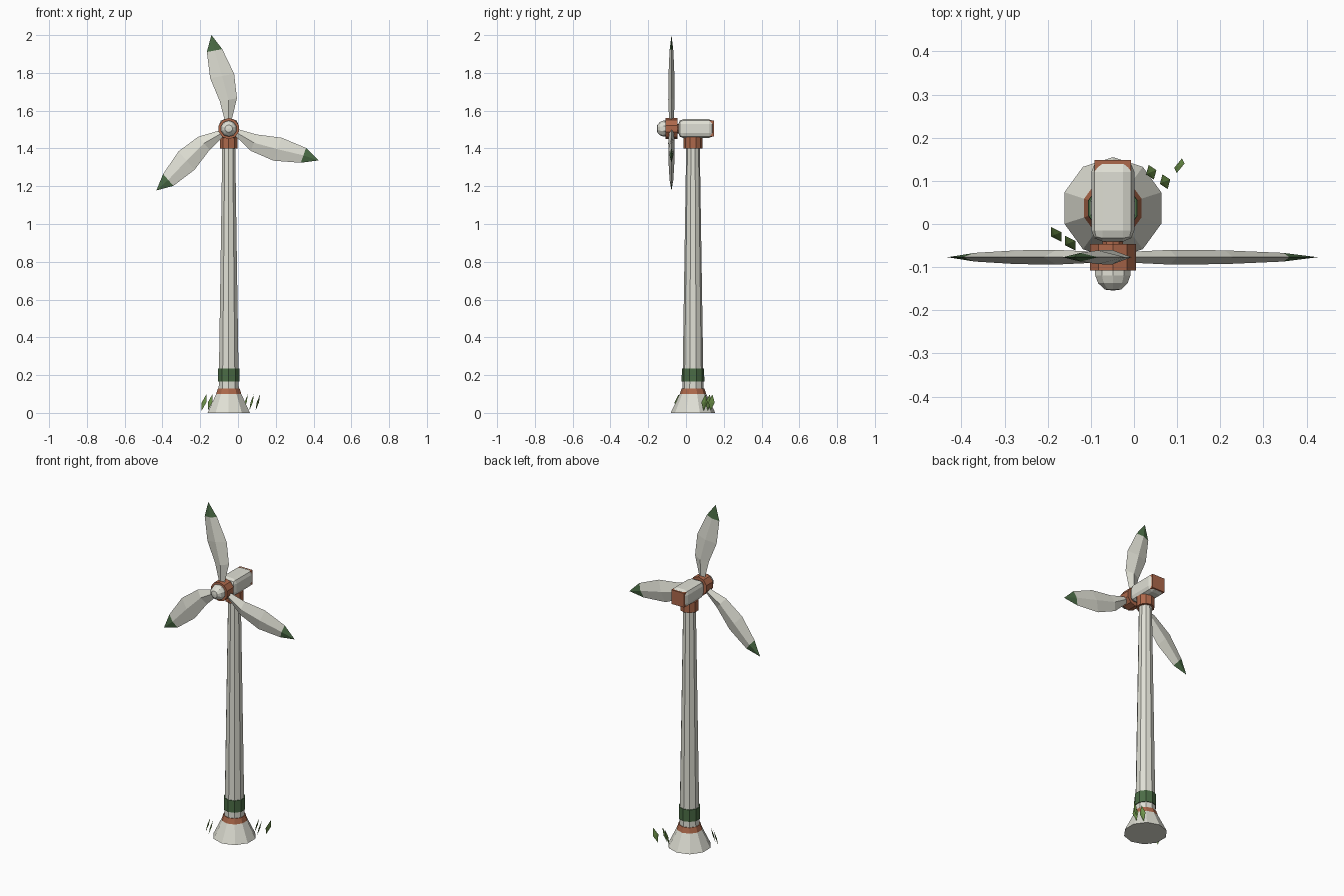
import bpy, bmesh, math
from mathutils import Vector, Matrix

if "Cube" in bpy.data.objects:
    bpy.data.objects.remove(bpy.data.objects["Cube"])

CX, CY = -0.049, 0.037
HUB = Vector((CX, -0.077, 1.505))


def material(name, rgb):
    m = bpy.data.materials.new(name)
    m.diffuse_color = (*rgb, 1)
    m.use_nodes = True
    m.node_tree.nodes["Principled BSDF"].inputs["Base Color"].default_value = m.diffuse_color
    return m


WHITE = material("off_white", (0.74, 0.74, 0.66))
RUST = material("rust", (0.42, 0.14, 0.07))
GREEN = material("dark_green", (0.07, 0.15, 0.06))
GRASS = material("grass_green", (0.16, 0.3, 0.07))


def finish(name, bm, *mats):
    bmesh.ops.recalc_face_normals(bm, faces=bm.faces)
    me = bpy.data.meshes.new(name)
    bm.to_mesh(me)
    bm.free()
    for m in mats:
        me.materials.append(m)
    ob = bpy.data.objects.new(name, me)
    bpy.context.collection.objects.link(ob)
    return ob


def lathe(name, profile, mat, place, sides=10):
    """Closed faceted solid from (radius, height) pairs around local z."""
    bm = bmesh.new()
    rings = []
    for r, h in profile:
        rings.append([bm.verts.new(place @ Vector((
            r * math.sin(2 * math.pi * i / sides),
            r * math.cos(2 * math.pi * i / sides), h))) for i in range(sides)])
    for a, b in zip(rings, rings[1:]):
        for i in range(sides):
            j = (i + 1) % sides
            bm.faces.new((a[i], a[j], b[j], b[i]))
    bm.faces.new(rings[0])
    bm.faces.new(rings[-1])
    return finish(name, bm, mat)


def box(name, size, centre, mat, bevel):
    bm = bmesh.new()
    bmesh.ops.create_cube(bm, size=1)
    bmesh.ops.scale(bm, vec=size, verts=bm.verts)
    bmesh.ops.translate(bm, vec=centre, verts=bm.verts)
    if bevel:
        bmesh.ops.bevel(bm, geom=bm.edges[:], offset=bevel, segments=2,
                        profile=0.5, affect='EDGES')
    return finish(name, bm, mat)


# Tower stack
up = Matrix.Translation((CX, CY, 0))
lathe("foundation", [(0.118, 0), (0.07, 0.10)], WHITE, up)
lathe("foundation_ring", [(0.07, 0.10), (0.06, 0.13)], RUST, up)
lathe("tower", [(0.056, 0.12), (0.036, 1.41)], WHITE, up)
lathe("tower_band", [(0.06, 0.165), (0.059, 0.235)], GREEN, up)
lathe("yaw_collar", [(0.05, 1.40), (0.05, 1.46)], RUST, up)

# Nacelle with rear cap
box("nacelle", (0.1, 0.187, 0.1), (CX, 0.053, 1.505), WHITE, 0.026)
box("nacelle_rear_cap", (0.084, 0.028, 0.084), (CX, 0.134, 1.505), RUST, 0)

# Hub, shaft and nose, turned to face the front
forward = Matrix.Translation(HUB) @ Matrix.Rotation(math.pi / 2, 4, 'X')
lathe("hub", [(0.056, -0.031), (0.056, 0.031)], RUST, forward)
lathe("rotor_shaft", [(0.025, -0.06), (0.025, -0.02)], RUST, forward)
lathe("nose_cone", [(0.043, 0.02), (0.043, 0.042), (0.036, 0.06),
                    (0.02, 0.075), (0.002, 0.077)], WHITE, forward)

# Blades: (distance, trailing edge, leading edge, half thickness)
STATIONS = [(0.03, -0.012, 0.018, 0.012), (0.15, -0.02, 0.072, 0.017),
            (0.28, -0.048, 0.081, 0.016), (0.42, -0.04, 0.043, 0.01)]


def blade(name, degrees):
    a = math.radians(degrees)
    out = Vector((math.cos(a), 0, math.sin(a)))
    side = Vector((math.sin(a), 0, -math.cos(a)))
    bm = bmesh.new()
    rings = []
    for u, lo, hi, t in STATIONS:
        mid = (lo + hi) / 2
        rings.append([bm.verts.new(HUB + out * u + side * v + Vector((0, y, 0)))
                      for v, y in ((lo, 0), (mid, -t), (hi, 0), (mid, t))])
    for p, q in zip(rings, rings[1:]):
        for i in range(4):
            j = (i + 1) % 4
            bm.faces.new((p[i], p[j], q[j], q[i]))
    bm.faces.new(rings[0])
    tip = bm.verts.new(HUB + out * 0.504)
    for i in range(4):
        f = bm.faces.new((rings[-1][i], rings[-1][(i + 1) % 4], tip))
        f.material_index = 1
    finish(name, bm, WHITE, GREEN)


for n, deg in enumerate((100.5, -19.5, 220.5)):
    blade(f"blade_{n + 1}", deg)


# Grass: thin leaning diamond leaves
def leaf(name, x, y, sx, sy):
    bm = bmesh.new()
    c = Vector((x, y, 0.055))
    low, high = [bm.verts.new(c + Vector((s * 0.012, s * 0.005, s * 0.043)))
                 for s in (-1, 1)]
    ring = [bm.verts.new(c + Vector(p)) for p in (
        (sx, sy, 0), (0.004, 0.001, 0), (-sx, -sy, 0), (-0.004, -0.001, 0))]
    for i in range(4):
        for end in (low, high):
            bm.faces.new((ring[i], ring[(i + 1) % 4], end))
    finish(name, bm, GRASS)


for n, (x, y) in enumerate([(-0.18, -0.024), (-0.148, -0.044)]):
    leaf(f"grass_left_{n + 1}", x, y, -0.012, 0.017)
for n, (x, y) in enumerate([(0.04, 0.12), (0.072, 0.098), (0.105, 0.135)]):
    leaf(f"grass_right_{n + 1}", x, y, -0.006 if n < 2 else 0.006, 0.017)
